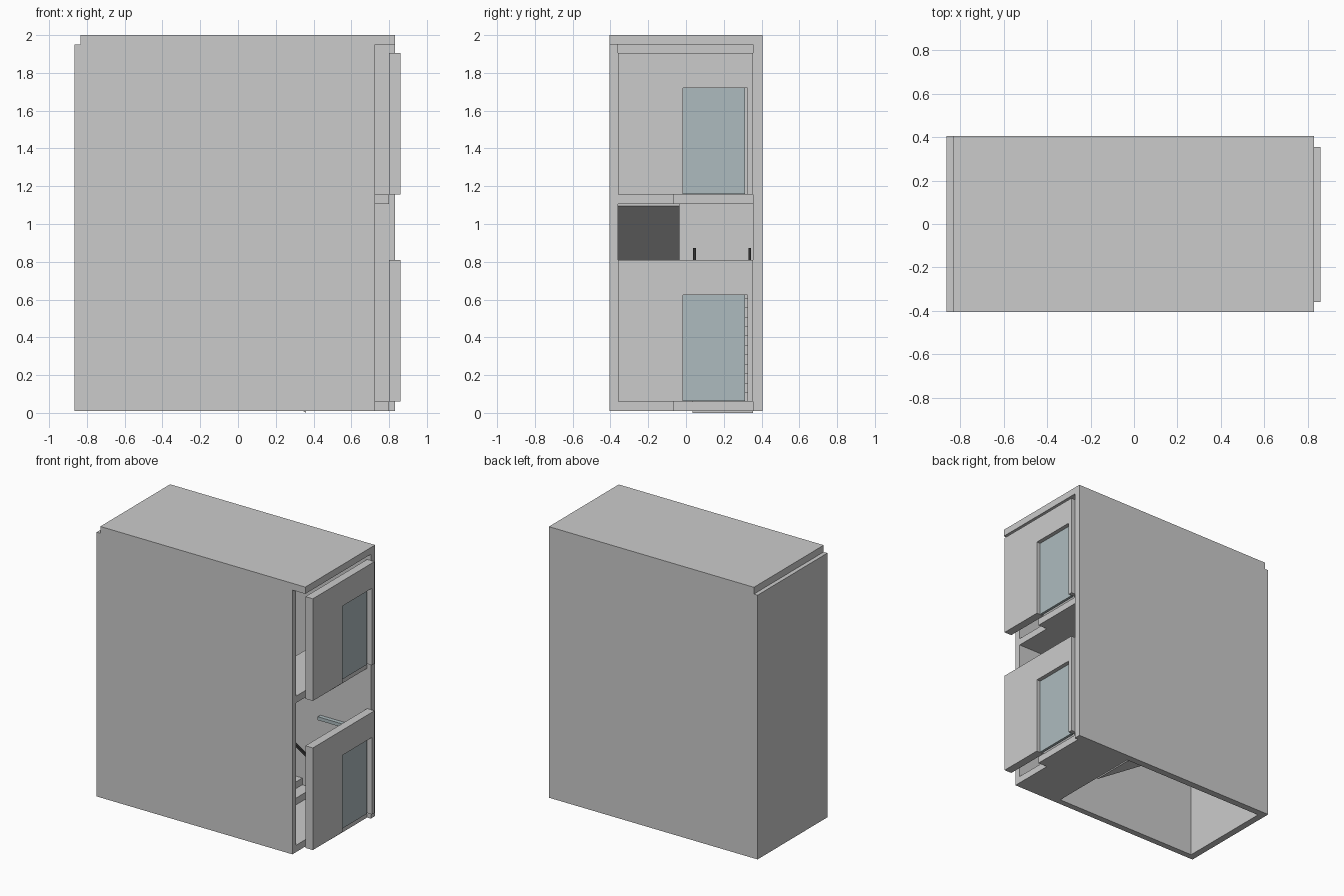
import bpy, bmesh
from mathutils import Vector

if "Cube" in bpy.data.objects:
    bpy.data.objects.remove(bpy.data.objects["Cube"])


def material(name, color):
    m = bpy.data.materials.new(name)
    m.diffuse_color = color
    m.use_nodes = True
    m.node_tree.nodes["Principled BSDF"].inputs["Base Color"].default_value = m.diffuse_color
    return m


GLASS = material("door_blue_grey", (0.42, 0.5, 0.52, 1))
DARK = material("rail_black", (0.03, 0.03, 0.03, 1))


def add_mesh(name, bm, mat=None):
    bmesh.ops.recalc_face_normals(bm, faces=bm.faces)
    me = bpy.data.meshes.new(name)
    bm.to_mesh(me)
    bm.free()
    ob = bpy.data.objects.new(name, me)
    bpy.context.collection.objects.link(ob)
    if mat:
        me.materials.append(mat)
    return ob


def extrude(name, pts, direction, mat=None):
    """Fill a closed outline of 3D points and extrude it."""
    bm = bmesh.new()
    face = bm.faces.new([bm.verts.new(p) for p in pts])
    geom = bmesh.ops.extrude_face_region(bm, geom=[face])["geom"]
    # the region extrude keeps no back face, so close it again
    moved = [v for v in geom if isinstance(v, bmesh.types.BMVert)]
    bmesh.ops.translate(bm, verts=moved, vec=Vector(direction))
    bmesh.ops.holes_fill(bm, edges=bm.edges, sides=0)
    return add_mesh(name, bm, mat)


def box(name, x, y, z, mat=None):
    pts = [(x[0], y[0], z[0]), (x[1], y[0], z[0]), (x[1], y[1], z[0]), (x[0], y[1], z[0])]
    return extrude(name, pts, (0, 0, z[1] - z[0]), mat)


# Outer shell, open underneath
box("front_wall", (-0.865, 0.725), (-0.405, -0.36), (0.01, 1.95))
box("back_wall", (-0.865, 0.83), (0.355, 0.405), (0.01, 1.95))
box("end_wall", (-0.865, -0.815), (-0.36, 0.355), (0.01, 1.95))
box("roof", (-0.835, 0.83), (-0.405, 0.405), (1.95, 2.0))

# Floor landings, door wall panels and door leaves for both storeys
X0, X1 = 0.36, -0.50
for label, top in (("lower", 0.06), ("upper", 1.155)):
    outline = [(X0, -0.36), (0.725, -0.36), (0.725, -0.07), (0.80, -0.07), (0.80, 0.355), (X0, 0.355)]
    extrude(label + "_landing", [(x, y, top - 0.05) for x, y in outline], (0, 0, 0.05))
    door_top = top + 0.565
    panel = [(-0.36, top), (-0.015, top), (-0.015, door_top), (0.325, door_top),
             (0.325, top), (0.355, top), (0.355, top + 0.75), (-0.36, top + 0.75)]
    extrude(label + "_door_wall", [(0.80, y, z) for y, z in panel], (0.06, 0, 0))
    box(label + "_door", (0.81, 0.83), (-0.015, 0.312), (top + 0.003, door_top), GLASS)

# Half landing
MID = 0.6075
box("half_landing", (-0.815, X1), (-0.36, 0.355), (MID - 0.05, MID))

# Two stair flights with stepped tops, sloped undersides and handrails
RISERS = 11
RISE = (MID - 0.06) / RISERS


def flight(name, xa, xb, base, ya, yb, rails):
    tread = (xb - xa) / (RISERS - 1)
    pts = [(xa, base - 0.06)]
    for i in range(RISERS - 1):
        z = base + (i + 1) * RISE
        pts += [(xa + i * tread, z), (xa + (i + 1) * tread, z)]
    pts.append((xb, base + RISE * RISERS - 0.06))
    extrude(name, [(x, ya, z) for x, z in pts], (0, yb - ya, 0))
    lo, hi = base + 0.27, base + 0.27 + RISE * RISERS
    for side, y in rails:
        rail = [(xa, lo - 0.02), (xa, lo), (xb, hi - 0.005), (xb, hi - 0.025)]
        extrude(f"{name}_{side}_handrail", [(x, y - 0.007, z) for x, z in rail], (0, 0.014, 0), DARK)
    # slim posts under the rail on the open side
    y = rails[0][1]
    for i in (0, 3, 6, 9):
        x = xa + (i + 0.5) * tread
        z = base + (i + 1) * RISE
        box(f"{name}_post", (x - 0.005, x + 0.005), (y - 0.005, y + 0.005), (z, z + 0.245), DARK)


flight("lower_flight", X0, X1, 0.06, 0.035, 0.355, (("inner", 0.045), ("wall", 0.337)))
flight("upper_flight", X1, X0, MID, -0.36, -0.035, (("inner", -0.045), ("wall", -0.342)))

# Small horizontal bar on the back wall of the entry
box("wall_bar", (0.42, 0.70), (0.325, 0.355), (0.635, 0.66), GLASS)
